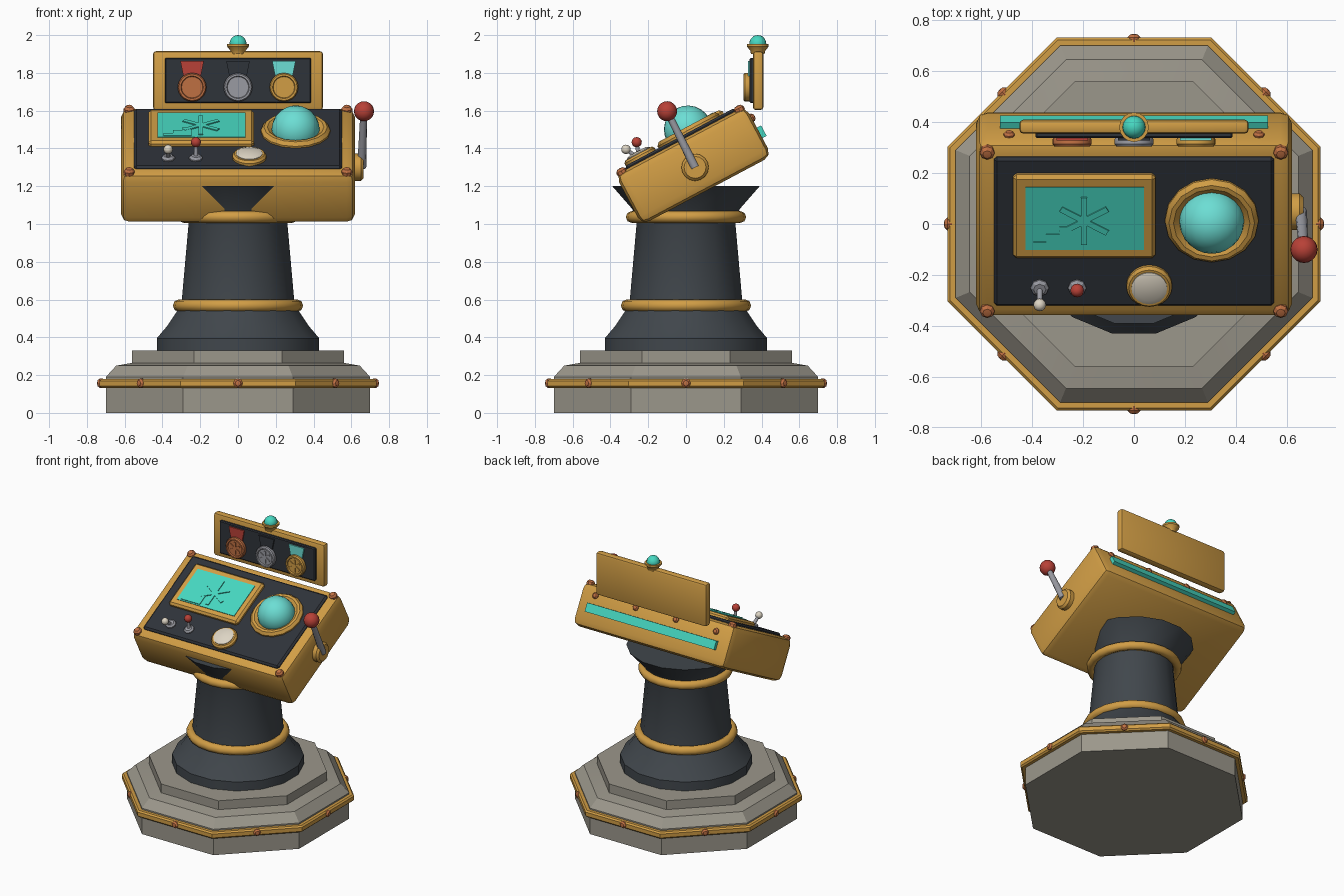
import bpy, bmesh, math
from mathutils import Matrix, Vector

if "Cube" in bpy.data.objects:
    bpy.data.objects.remove(bpy.data.objects["Cube"])

T = Matrix.Translation
def RX(deg): return Matrix.Rotation(math.radians(deg), 4, 'X')
def RZ(deg): return Matrix.Rotation(math.radians(deg), 4, 'Z')

def material(name, r, g, b):
    m = bpy.data.materials.new(name)
    m.diffuse_color = (r, g, b, 1)
    m.use_nodes = True
    m.node_tree.nodes["Principled BSDF"].inputs["Base Color"].default_value = m.diffuse_color
    return m

GOLD = material("gold", .64, .34, .06)
CHARCOAL = material("charcoal", .052, .062, .072)
PANEL = material("panel_dark", .028, .033, .042)
STONE = material("stone", .33, .31, .26)
TEAL = material("teal", .062, .68, .53)
PALE = material("pale_teal", .15, .73, .66)
RED = material("red", .48, .053, .038)
SILVER = material("silver", .32, .325, .36)
COPPER = material("copper", .52, .16, .055)
CREAM = material("cream", .72, .66, .55)

def finish(name, bm, mat, M, angle=30):
    """Clean up, shade smooth with sharp edges, place and link."""
    bmesh.ops.remove_doubles(bm, verts=bm.verts, dist=1e-5)
    bmesh.ops.recalc_face_normals(bm, faces=bm.faces)
    for f in bm.faces:
        f.smooth = True
    for e in bm.edges:
        e.smooth = len(e.link_faces) == 2 and e.calc_face_angle(0) < math.radians(angle)
    me = bpy.data.meshes.new(name)
    bm.to_mesh(me)
    bm.free()
    me.transform(M)
    me.materials.append(mat)
    ob = bpy.data.objects.new(name, me)
    bpy.context.collection.objects.link(ob)
    return ob

def lathe(name, profile, n, mat, M=Matrix(), flats=False, closed=False, angle=30):
    """Spin (radius, height) points; flats=True reads radius to the flat sides."""
    bm = bmesh.new()
    k = 1 / math.cos(math.pi / n) if flats else 1
    off = math.pi / n if flats else 0
    rings = []
    for r, z in profile:
        if r < 1e-6:
            v = bm.verts.new((0, 0, z))
            rings.append([v] * n)
        else:
            rings.append([bm.verts.new((r * k * math.cos(off + 2 * math.pi * i / n),
                                        r * k * math.sin(off + 2 * math.pi * i / n), z)) for i in range(n)])
    if closed:
        rings.append(rings[0])
    for a, b in zip(rings, rings[1:]):
        for i in range(n):
            j = (i + 1) % n
            vs = list(dict.fromkeys((a[i], a[j], b[j], b[i])))
            if len(vs) > 2:
                bm.faces.new(vs)
    return finish(name, bm, mat, M, angle)

def box(name, size, centre, mat, M=Matrix(), bevel=0, seg=1, angle=30):
    bm = bmesh.new()
    bmesh.ops.create_cube(bm, size=1, matrix=T(centre) @ Matrix.Diagonal((*size, 1)))
    if bevel:
        bmesh.ops.bevel(bm, geom=bm.edges[:], offset=bevel, segments=seg, profile=.5, affect='EDGES')
    return finish(name, bm, mat, M, angle)

def prism(name, pts, depth, mat, M):
    bm = bmesh.new()
    f = bm.faces.new([bm.verts.new((x, y, 0)) for x, y in pts])
    ext = bmesh.ops.extrude_face_region(bm, geom=[f])['geom']
    bmesh.ops.translate(bm, vec=(0, 0, depth), verts=[g for g in ext if isinstance(g, bmesh.types.BMVert)])
    return finish(name, bm, mat, M)

def ball(name, r, mat, M, n=20, rings=10):
    pts = [(r * math.sin(math.pi * i / rings), -r * math.cos(math.pi * i / rings)) for i in range(rings + 1)]
    return lathe(name, pts, n, mat, M, angle=40)

def rivet(name, r, M):
    lathe(name, [(0, -.01), (r, -.01), (r, r * .3), (r * .6, r * .75), (0, r * .85)], 8, COPPER, M)

def torus(name, R, r, z, n=24):
    pts = [(R + r * math.cos(math.pi * i / 4), z + r * math.sin(math.pi * i / 4)) for i in range(8)]
    lathe(name, pts, n, GOLD, closed=True, angle=50)

def rod(name, p, q, r0, r1, mat, M=Matrix()):
    p, q = Vector(p), Vector(q)
    R = (q - p).to_track_quat('Z', 'Y').to_matrix().to_4x4()
    L = (q - p).length
    lathe(name, [(0, 0), (r0, 0), (r1, L), (0, L)], 10, mat, M @ T(p) @ R, angle=40)

def star(name, length, width, depth, mat, M):
    for i, a in enumerate((30, 90, 150)):
        box(f"{name}_bar_{i}", (length, width, depth), (0, 0, depth / 2), mat, M @ RZ(a))

# Stone base with gold trim and rivets
lathe("stone_base", [(0, 0), (.70, 0), (.70, .19), (.645, .25), (.56, .265), (.56, .33), (0, .33)],
      8, STONE, flats=True, angle=15)
lathe("base_trim", [(.69, .132), (.722, .132), (.732, .142), (.732, .17), (.722, .18), (.69, .18)],
      8, GOLD, flats=True, closed=True)
for i in range(8):
    rivet(f"base_rivet_{i}", .025, RZ(45 * i) @ T((0, -.725, .157)) @ RX(90))

# Pedestal column with gold rings
lathe("column", [(0, .32), (.43, .32), (.43, .395), (.375, .46), (.325, .535), (.30, .57), (.26, 1.02),
                 (.285, 1.08), (.39, 1.2), (0, 1.2)], 16, CHARCOAL, flats=True)
torus("lower_ring", .312, .033, .568)
torus("upper_ring", .288, .031, 1.037)

# Tilted console: everything below in the console's own frame C
C = T((0, .04, 1.31)) @ RX(28)
box("console_body", (1.24, .78, .30), (0, 0, 0), GOLD, C, .045, 2)
box("control_panel", (1.10, .66, .035), (0, .005, .15), PANEL, C, .012)
for sx in (-1, 1):
    for sy in (-1, 1):
        rivet(f"console_rivet_{sx}_{sy}", .029, C @ T((sx * .576, sy * .352, .146)))
box("back_light_strip", (1.05, .03, .062), (0, .40, -.012), TEAL, C)
for i in range(4):
    rivet(f"back_rivet_{i}", .022, C @ T((-.49 + i * .98 / 3, .39, .078)) @ RX(-90))

# Screen with star and stair graphic
box("screen_frame", (.56, .37, .05), (-.195, .085, .17), GOLD, C, .014)
box("screen", (.465, .276, .01), (-.194, .084, .194), TEAL, C)
star("screen_star", .21, .024, .006, TEAL, C @ T((-.196, .075, .199)))
prism("screen_stairs", [(-.395, -.045), (-.245, -.045), (-.245, .05), (-.293, .05), (-.293, .016),
                        (-.345, .016), (-.345, -.018), (-.395, -.018)], .005, TEAL, C @ T((0, 0, .199)))

# Glass dome in a gold ring
D = C @ T((.305, .063, 0))
lathe("dome_ring", [(.12, .15), (.184, .15), (.184, .178), (.168, .197), (.15, .197), (.12, .175)],
      16, GOLD, D, closed=True)
ball("glass_dome", .127, PALE, D @ T((0, 0, .182)), 24, 12)

# Round push button
B = C @ T((.06, -.228, 0))
lathe("button_ring", [(0, .15), (.09, .15), (.09, .18), (.08, .192), (0, .192)], 20, GOLD, B)
lathe("button_cap", [(0, .18), (.07, .18), (.07, .196), (.05, .204), (0, .207)], 20, CREAM, B)

# Two toggle sticks
for name, x, tip, r, mat in (("left", -.37, (-.37, -.276, .243), .025, CREAM),
                             ("right", -.223, (-.223, -.208, .25), .027, RED)):
    lathe(f"{name}_toggle_base", [(0, .15), (.036, .15), (.036, .175), (.024, .186), (0, .186)], 8, SILVER,
          C @ T((x, -.238, 0)))
    rod(f"{name}_toggle_stick", (x, -.238, .17), tip, .012, .01, SILVER, C)
    ball(f"{name}_toggle_knob", r, mat, C @ T(tip), 12, 8)

# Side lever
lathe("lever_hub", [(0, -.02), (.072, -.02), (.072, .03), (.058, .045), (0, .045)], 16, GOLD,
      T((.62, .048, 1.30)) @ Matrix.Rotation(math.pi / 2, 4, 'Y'))
rod("lever_arm", (.655, .048, 1.30), (.666, -.10, 1.597), .024, .018, SILVER)
ball("lever_knob", .053, RED, T((.667, -.10, 1.597)))

# Display sign with three medals
box("sign_frame", (.90, .055, .312), (0, .382, 1.759), GOLD, bevel=.016, seg=2)
box("sign_panel", (.775, .03, .24), (0, .352, 1.76), PANEL, bevel=.006)
for name, x, mat, rib in (("bronze", -.243, COPPER, RED), ("silver", 0, SILVER, PANEL), ("gold", .243, GOLD, PALE)):
    F = T((x, .345, 1.724)) @ RX(90)
    prism(f"{name}_ribbon", [(-.062, .138), (.062, .138), (.04, .03), (-.04, .03)], .009, rib, F @ T((0, 0, .008)))
    lathe(f"{name}_medal", [(0, .005), (.072, .005), (.076, .012), (.076, .032), (.07, .04), (.06, .04),
                            (.056, .032), (0, .032)], 20, mat, F)
    star(f"{name}_medal_star", .088, .013, .007, mat, F @ T((0, 0, .031)))

# Lamp on top of the sign
L = T((0, .38, 0))
lathe("lamp_cup", [(0, 1.90), (.036, 1.90), (.04, 1.918), (.058, 1.94), (.058, 1.952), (0, 1.952)], 16, GOLD, L)
ball("lamp_bulb", .045, TEAL, L @ T((0, 0, 1.955)), 16, 10)
